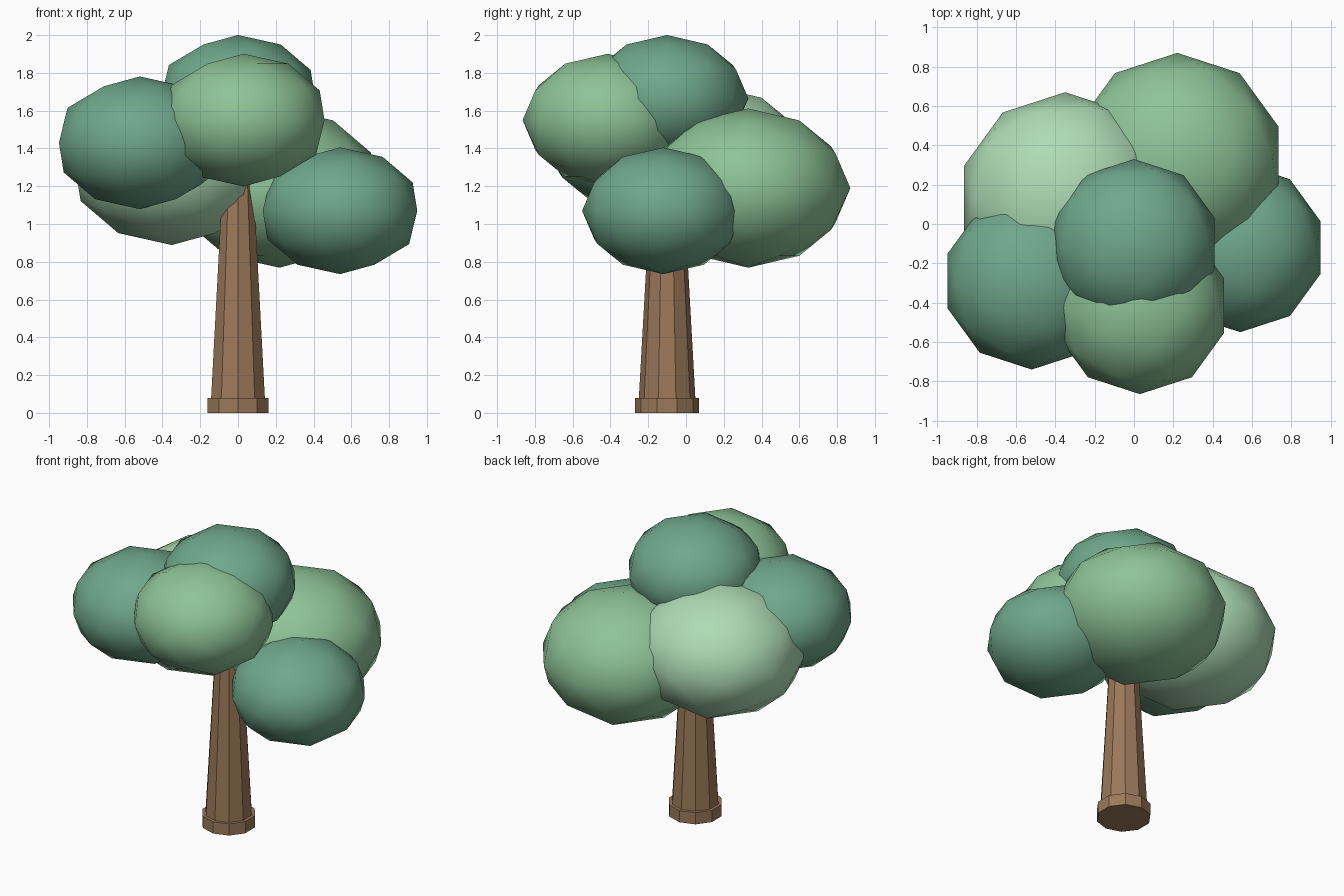
import bpy

if "Cube" in bpy.data.objects:
    bpy.data.objects.remove(bpy.data.objects["Cube"])


def material(name, rgb):
    m = bpy.data.materials.new(name)
    m.diffuse_color = (*rgb, 1)
    m.use_nodes = True
    m.node_tree.nodes["Principled BSDF"].inputs["Base Color"].default_value = m.diffuse_color
    return m


bark = material("bark", (0.33, 0.19, 0.10))
dark = material("dark_leaf", (0.16, 0.39, 0.26))
mid = material("mid_leaf", (0.27, 0.55, 0.31))
light = material("light_leaf", (0.42, 0.71, 0.46))


def tapered(name, r1, r2, z0, z1):
    # ten-sided flat-shaded column on the trunk axis
    bpy.ops.mesh.primitive_cone_add(vertices=10, radius1=r1, radius2=r2, depth=z1 - z0,
                                    location=(0, -0.10, (z0 + z1) / 2))
    ob = bpy.context.object
    ob.name = name
    ob.data.materials.append(bark)


def leaf_clump(name, centre, r, mat):
    # low-poly ball, flattened in height, smooth shaded
    bpy.ops.mesh.primitive_ico_sphere_add(subdivisions=2, radius=r, location=centre)
    ob = bpy.context.object
    ob.name = name
    ob.scale.z = 0.78
    bpy.ops.object.transform_apply(location=False, rotation=False, scale=True)
    bpy.ops.object.shade_smooth()
    ob.data.materials.append(mat)


# Trunk and its foot
tapered("trunk_foot", 0.17, 0.17, 0, 0.08)
tapered("trunk", 0.154, 0.078, 0, 1.36)

# Crown
leaf_clump("crown_right", (0.54, -0.12, 1.07), 0.43, dark)
leaf_clump("crown_back", (0.22, 0.33, 1.19), 0.54, mid)
leaf_clump("crown_back_left", (-0.35, 0.13, 1.31), 0.54, light)
leaf_clump("crown_left", (-0.52, -0.29, 1.43), 0.45, dark)
leaf_clump("crown_front", (0.03, -0.415, 1.55), 0.45, mid)
leaf_clump("crown_top", (0, -0.10, 1.665), 0.43, dark)
